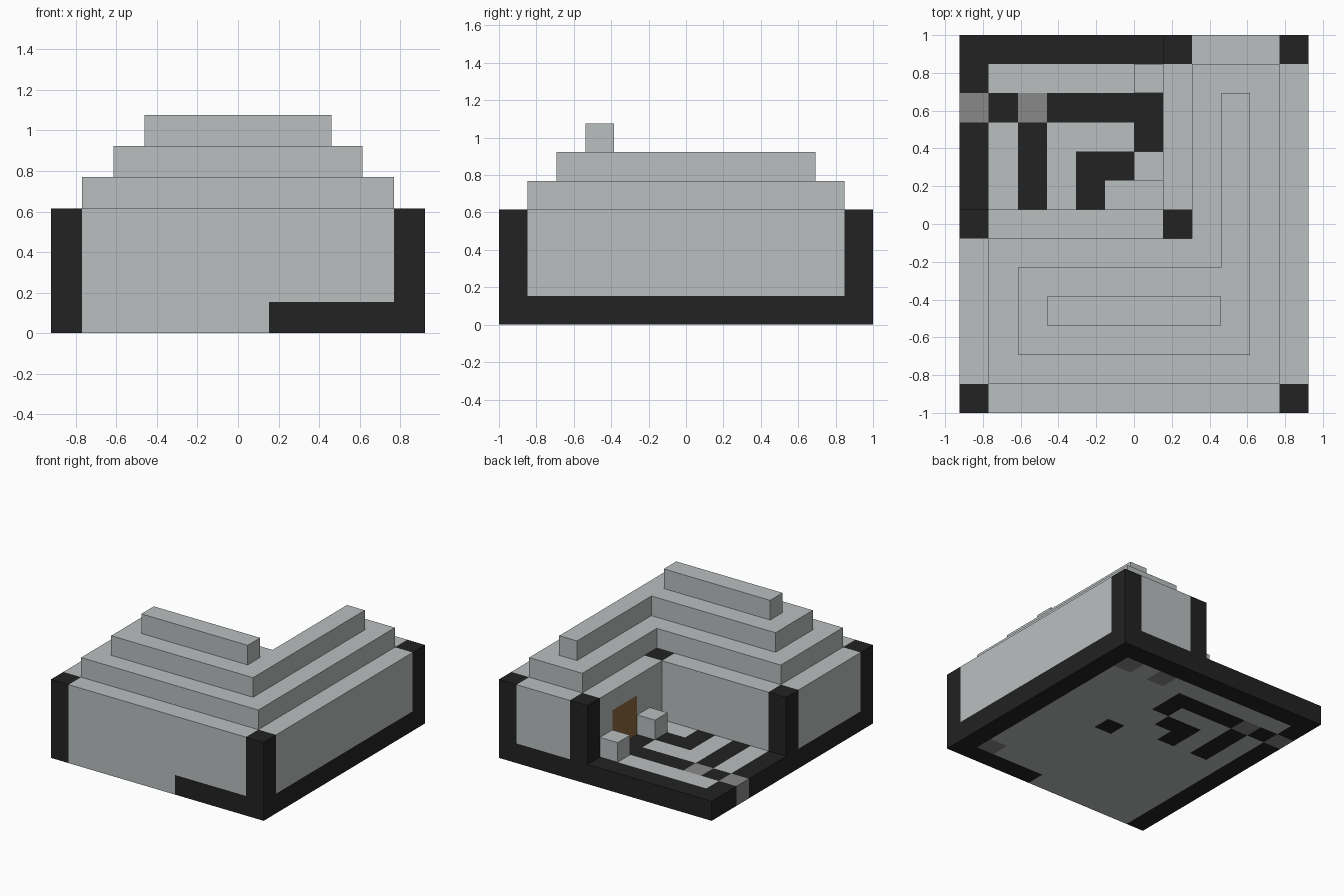
import bpy, bmesh

if "Cube" in bpy.data.objects:
    bpy.data.objects.remove(bpy.data.objects["Cube"], do_unlink=True)

U = 2 / 13          # size of one building block
NX, NY = 12, 13     # plan size in blocks


def material(name, r, g, b):
    m = bpy.data.materials.new(name)
    m.use_nodes = True
    m.diffuse_color = (r, g, b, 1)
    m.node_tree.nodes["Principled BSDF"].inputs["Base Color"].default_value = (r, g, b, 1)
    return m


stone = material("pale stone", 0.49, 0.52, 0.52)
black = material("black stone", 0.016, 0.016, 0.016)
grey = material("mid grey stone", 0.246, 0.246, 0.246)
wood = material("brown wood", 0.25, 0.135, 0.045)


def finish(bm, name, *mats):
    mesh = bpy.data.meshes.new(name)
    bm.to_mesh(mesh)
    bm.free()
    for m in mats:
        mesh.materials.append(m)
    obj = bpy.data.objects.new(name, mesh)
    bpy.context.collection.objects.link(obj)
    return obj


def prism(name, outline, low, high, mat):
    """Extrude a plan outline, given in blocks, between two levels."""
    bm = bmesh.new()
    verts = [bm.verts.new(((x - NX / 2) * U, (y - NY / 2) * U, low * U)) for x, y in outline]
    base = bm.faces.new(verts)
    top = bmesh.ops.extrude_face_region(bm, geom=[base])["geom"]
    bmesh.ops.translate(bm, vec=(0, 0, (high - low) * U),
                        verts=[v for v in top if isinstance(v, bmesh.types.BMVert)])
    bmesh.ops.recalc_face_normals(bm, faces=bm.faces)
    return finish(bm, name, mat)


def box(name, x0, x1, y0, y1, low, high, mat=stone):
    return prism(name, [(x0, y0), (x1, y0), (x1, y1), (x0, y1)], low, high, mat)


# Tiled floor, back row first: D black, g grey, . pale
PLAN = [
    "DDDDDDDDDDDD",
    "D.......g.gD",
    "gDgDDDD....D",
    "D.D...D....D",
    "D.D.DD.....D",
    "D.D.D......D",
    "D......D...D",
    "D..........D",
    "D..........D",
    "D..........D",
    "D..........D",
    "D.........gD",
    "D......DDDDD",
]
bm = bmesh.new()
bmesh.ops.create_grid(bm, x_segments=NX, y_segments=NY, size=1)
bmesh.ops.scale(bm, vec=(NX / NY, 1, 1), verts=bm.verts)
for f in bm.faces:
    c = f.calc_center_median()
    col, row = int(c.x / U + NX / 2), int(NY / 2 - c.y / U)
    f.material_index = ".Dg".index(PLAN[row][col])
floor = finish(bm, "floor", stone, black, grey)
slab = floor.modifiers.new("thickness", "SOLIDIFY")
slab.thickness = U
slab.offset = 1

# Corner pillars
for name, x, y in [("front_right", 0, 0), ("front_left", 11, 0), ("back_left", 11, 12),
                   ("yard_back", 7, 12), ("yard_right", 0, 6), ("yard_inner", 7, 6)]:
    box(name + "_pillar", x, x + 1, y, y + 1, 1, 4, black)

# Walls
box("front_wall", 1, 11, 0, 1, 1, 4)
box("left_wall", 11, 12, 1, 12, 1, 4)
box("back_wall", 8, 11, 12, 13, 1, 4)
box("right_wall", 0, 1, 1, 6, 1, 4)
box("yard_front_wall", 1, 7, 6, 7, 1, 4)
box("yard_side_wall", 7, 8, 7, 9, 1, 4)
box("yard_end_wall", 7, 8, 11, 12, 1, 4)

# Courtyard doorway with a post on each side
box("door_lintel", 7, 8, 9, 11, 3, 4)
box("door", 7, 8, 9, 11, 1, 3, wood)
for name, y in [("inner", 8), ("outer", 11)]:
    box(name + "_door_post", 6, 7, y, y + 1, 1, 2)

# Stepped roof over both wings, each tier inset by one block
for n, name in [(1, "lower"), (2, "upper")]:
    outline = [(n, n), (NX - n, n), (NX - n, NY - n), (7 + n, NY - n), (7 + n, 7 - n), (n, 7 - n)]
    prism(name + "_roof_tier", outline, 3 + n, 4 + n, stone)
box("roof_ridge", 3, 9, 3, 4, 6, 7)
